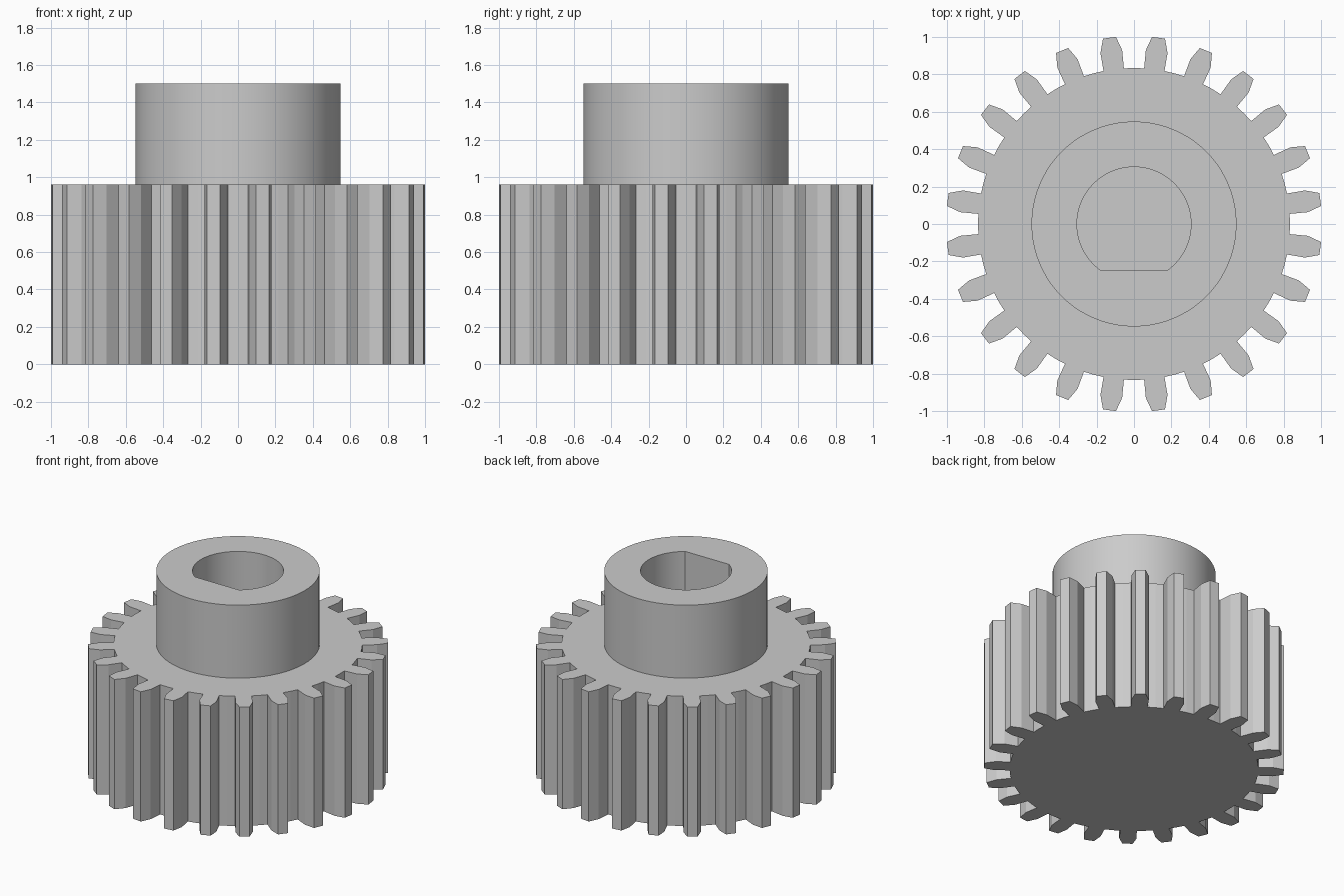
import bpy, bmesh
from math import sin, cos, radians, pi

if "Cube" in bpy.data.objects:
    bpy.data.objects.remove(bpy.data.objects["Cube"])

TEETH = 24
GEAR_H, TOP = 0.96, 1.5


def finish(bm, name):
    bmesh.ops.recalc_face_normals(bm, faces=bm.faces)
    mesh = bpy.data.meshes.new(name)
    bm.to_mesh(mesh)
    bm.free()
    obj = bpy.data.objects.new(name, mesh)
    bpy.context.collection.objects.link(obj)
    return obj


# Toothed wheel: one tooth outline (radius, half width) repeated, then extruded
half_tooth = [(0.832, 0.055), (0.93, 0.0585), (1.0042, 0.035)]
tooth = [(r, -w) for r, w in half_tooth] + [(r, w) for r, w in reversed(half_tooth)]
outline = []
for i in range(TEETH):
    a = 2 * pi * (i + 0.5) / TEETH
    for r, w in tooth:
        outline.append((r * cos(a) - w * sin(a), r * sin(a) + w * cos(a)))
    root = a + pi / TEETH
    outline.append((0.834 * cos(root), 0.834 * sin(root)))

bm = bmesh.new()
base = bm.faces.new([bm.verts.new((x, y, 0)) for x, y in outline])
ext = bmesh.ops.extrude_face_region(bm, geom=[base], use_keep_orig=True)
bmesh.ops.translate(bm, vec=(0, 0, GEAR_H),
                    verts=[v for v in ext["geom"] if isinstance(v, bmesh.types.BMVert)])
finish(bm, "gear_wheel")

# Hub collar with a D-shaped bore
SEG, HUB_R, BORE_R = 80, 0.548, 0.305
flat_y = -BORE_R * sin(radians(54))


def bore_radius(a):
    s = sin(a)
    return min(BORE_R, flat_y / s) if s < -0.01 else BORE_R


def ring(bm, radius, z):
    angles = [2 * pi * i / SEG for i in range(SEG)]
    return [bm.verts.new((radius(a) * cos(a), radius(a) * sin(a), z)) for a in angles]


bm = bmesh.new()
rings = [ring(bm, lambda a: HUB_R, GEAR_H), ring(bm, lambda a: HUB_R, TOP),
         ring(bm, bore_radius, TOP), ring(bm, bore_radius, GEAR_H)]
for lo, hi in zip(rings, rings[1:]):
    for i in range(SEG):
        j = (i + 1) % SEG
        bm.faces.new((lo[i], lo[j], hi[j], hi[i]))
hub = finish(bm, "hub_collar")
# the open sheet faces outward
bm = bmesh.new()
bm.from_mesh(hub.data)
bm.faces.ensure_lookup_table()
if bm.faces[SEG].normal.z < 0:
    bmesh.ops.reverse_faces(bm, faces=bm.faces)
bm.to_mesh(hub.data)
bm.free()

bpy.context.view_layer.objects.active = hub
hub.select_set(True)
bpy.ops.object.shade_smooth_by_angle(angle=radians(30))
